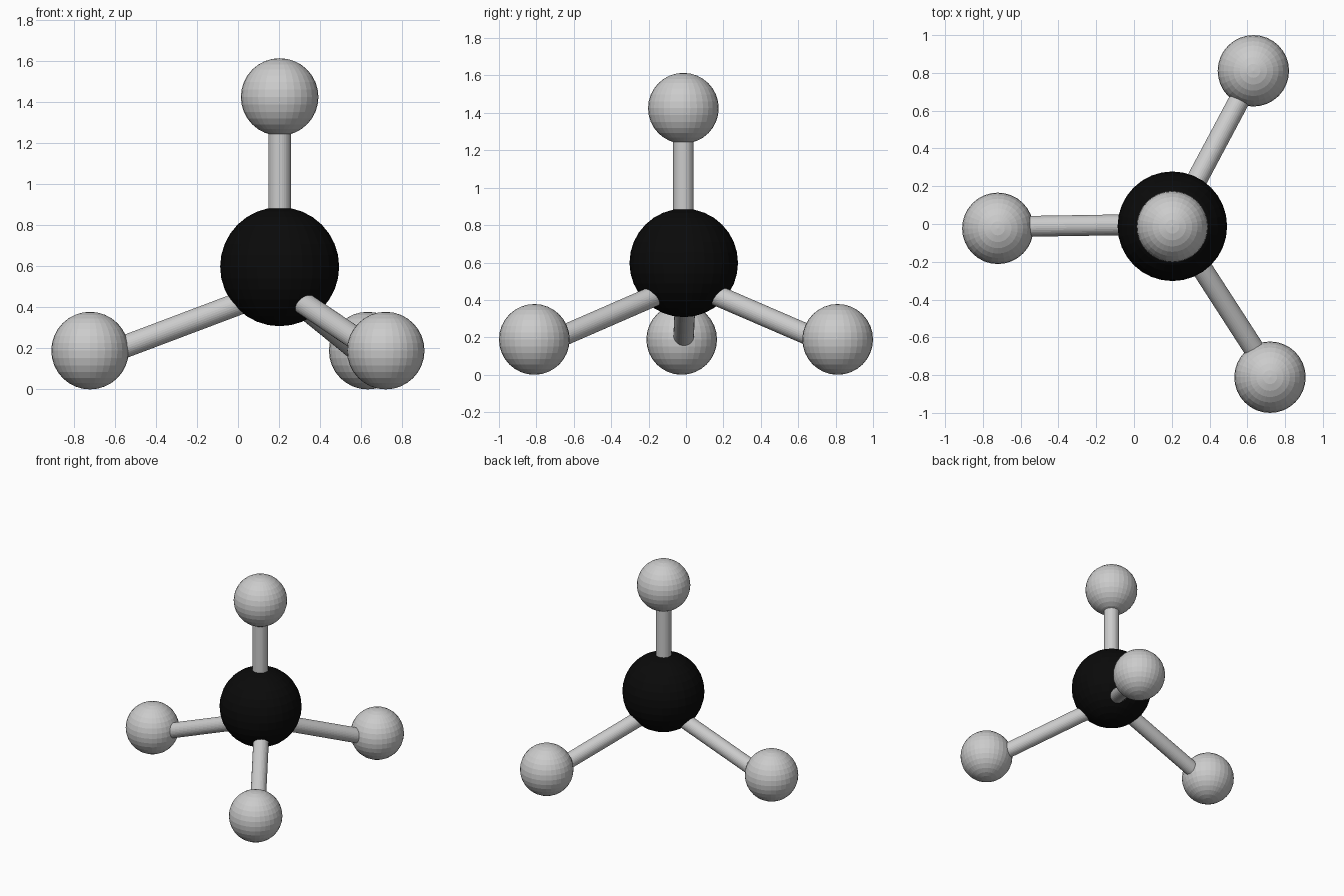
import bpy
from mathutils import Vector

if "Cube" in bpy.data.objects:
    bpy.data.objects.remove(bpy.data.objects["Cube"])

BALL_R, CORE_R, ROD_R = 0.189, 0.29, 0.055


def ball(name, loc, radius):
    bpy.ops.mesh.primitive_uv_sphere_add(segments=32, ring_count=16, radius=radius, location=loc)
    ob = bpy.context.object
    ob.name = name
    return ob


def rod(name, start, end):
    a, b = Vector(start), Vector(end)
    bpy.ops.mesh.primitive_cylinder_add(vertices=32, radius=ROD_R, depth=(b - a).length,
                                        location=(a + b) / 2)
    ob = bpy.context.object
    ob.name = name
    ob.rotation_euler = (b - a).to_track_quat('Z', 'Y').to_euler()
    return ob


# Black central ball
black = bpy.data.materials.new("black")
black.diffuse_color = (0.003, 0.003, 0.003, 1)
black.use_nodes = True
black.node_tree.nodes["Principled BSDF"].inputs["Base Color"].default_value = black.diffuse_color
core = ball("center_ball", (0.203, -0.012, 0.598), CORE_R)
core.data.materials.append(black)

# Upright bond and its outer ball
top = (0.203, -0.014, 1.425)
ball("top_ball", top, BALL_R)
rod("top_rod", (0.203, -0.014, 0.5), top)

# Three lower bonds, meeting a little below the central ball's middle
hub = (0.208, 0.0, 0.495)
lower = {
    "left": ((-0.721, -0.023, 0.189), (-0.72, -0.015, 0.145)),
    "back": ((0.632, 0.811, 0.189), (0.64, 0.811, 0.145)),
    "front": ((0.720, -0.811, 0.189), (0.732, -0.811, 0.142)),
}
for side, (center, rod_end) in lower.items():
    ball(side + "_ball", center, BALL_R)
    rod(side + "_rod", hub, rod_end)
